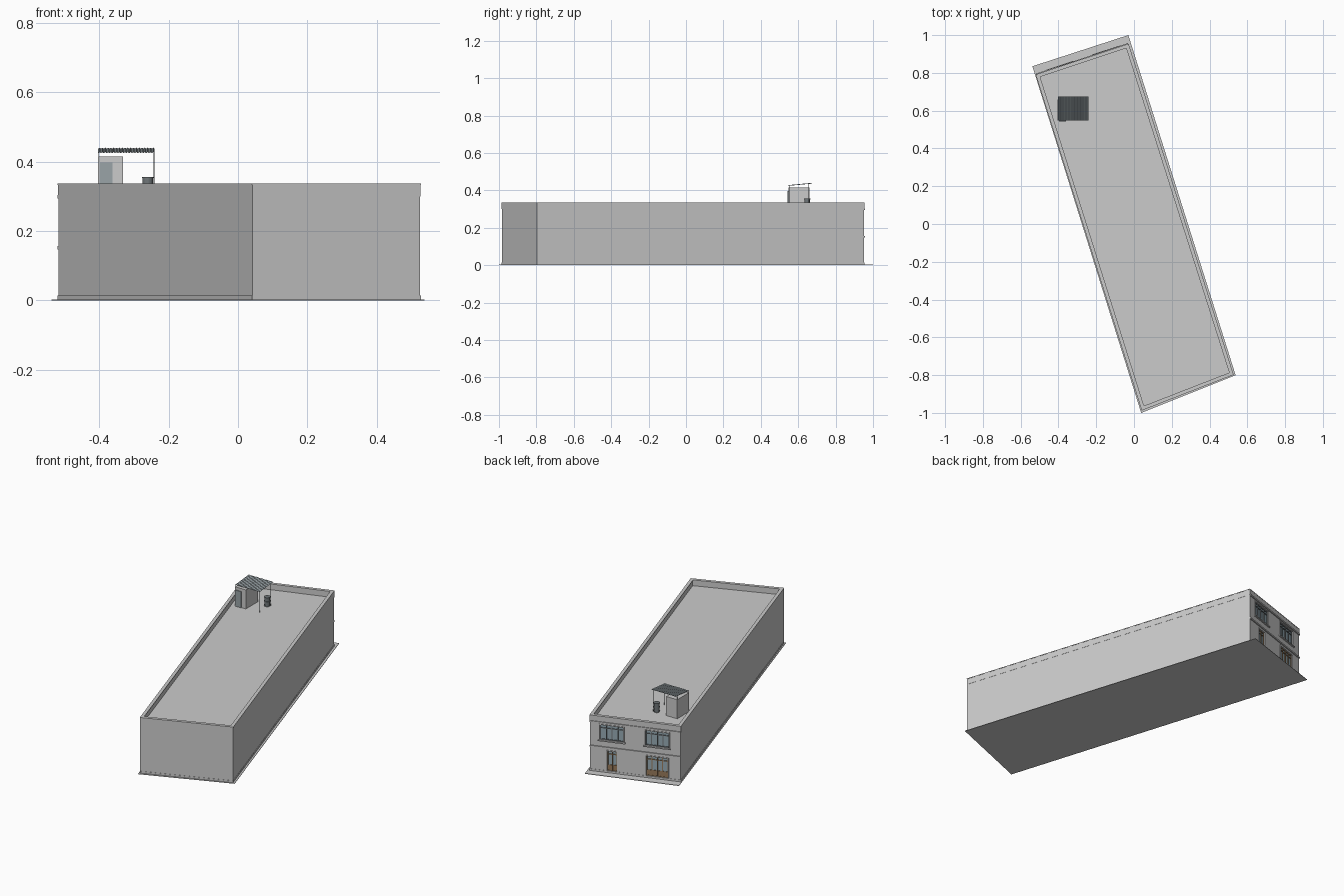
import bpy, bmesh, math
from mathutils import Vector

if "Cube" in bpy.data.objects:
    bpy.data.objects.remove(bpy.data.objects["Cube"])

def mat(name, col):
    m = bpy.data.materials.new(name)
    m.diffuse_color = (*col, 1)
    m.use_nodes = True
    m.node_tree.nodes["Principled BSDF"].inputs["Base Color"].default_value = m.diffuse_color
    return m

GLASS = mat("glass", (0.30, 0.40, 0.45))
WOOD = mat("wood", (0.30, 0.19, 0.10))
DARK = mat("dark_metal", (0.16, 0.18, 0.19))
STEEL = mat("blue_grey", (0.32, 0.37, 0.39))

def finish(bm, name, m=None):
    bmesh.ops.recalc_face_normals(bm, faces=bm.faces)
    me = bpy.data.meshes.new(name)
    bm.to_mesh(me)
    bm.free()
    ob = bpy.data.objects.new(name, me)
    bpy.context.collection.objects.link(ob)
    if m:
        me.materials.append(m)
    return ob

def prisms(name, items, m=None):
    """Extruded polygons: items are (polygon, z0, z1)."""
    bm = bmesh.new()
    for poly, z0, z1 in items:
        lo = [bm.verts.new((p[0], p[1], z0)) for p in poly]
        hi = [bm.verts.new((p[0], p[1], z1)) for p in poly]
        bm.faces.new(lo)
        bm.faces.new(hi)
        for i in range(len(poly)):
            j = (i + 1) % len(poly)
            bm.faces.new((lo[i], lo[j], hi[j], hi[i]))
    return finish(bm, name, m)

def rect(x0, x1, y0, y1):
    return [(x0, y0), (x1, y0), (x1, y1), (x0, y1)]

def offset(poly, d):
    """Move every side of a counter-clockwise quad outward by d."""
    out = []
    n = len(poly)
    for i in range(n):
        p = Vector(poly[i])
        a = (p - Vector(poly[i - 1])).normalized()
        b = (Vector(poly[(i + 1) % n]) - p).normalized()
        na, nb = Vector((a.y, -a.x)), Vector((b.y, -b.x))
        out.append(p + (na + nb) * d / (1 + na.dot(nb)))
    return out

def ring(name, outer, inner, z0, z1):
    bm = bmesh.new()
    loops = [[bm.verts.new((p[0], p[1], z)) for p in q]
             for q, z in ((outer, z0), (outer, z1), (inner, z1), (inner, z0))]
    for k in range(4):
        a, b = loops[k], loops[(k + 1) % 4]
        for i in range(4):
            j = (i + 1) % 4
            bm.faces.new((a[i], a[j], b[j], b[i]))
    return finish(bm, name)

# Main block, ground slab, plinth and parapet
BASE = [(0.042, -0.985), (0.525, -0.797), (-0.03, 0.952), (-0.518, 0.79)]
ROOF, TOP = 0.30, 0.336
prisms("ground_slab", [([(0.038, -1.0), (0.538, -0.80), (-0.03, 1.0), (-0.538, 0.835)], 0, 0.003)])
walls = prisms("walls", [(BASE, 0.002, ROOF)])
ring("plinth", offset(BASE, 0.0015), offset(BASE, -0.002), 0.002, 0.014)
ring("parapet", offset(BASE, 0.001), offset(BASE, -0.014), ROOF - 0.001, TOP - 0.004)
ring("coping", offset(BASE, 0.002), offset(BASE, -0.017), TOP - 0.004, TOP)

# Facade frame on the back wall: u along the wall, d outward
A, B = Vector(BASE[2]), Vector(BASE[3])
T = (B - A).normalized()
N = Vector((T.y, -T.x))
W = (B - A).length

def strip(u0, u1, d0, d1):
    return [A + T * u + N * d for u, d in ((u0, d0), (u1, d0), (u1, d1), (u0, d1))]

prisms("facade_bands", [(strip(0, W, -0.002, 0.006), 0.147, 0.156),
                        (strip(0, W, -0.002, 0.006), 0.294, 0.303)])

# Openings: name, u0, u1, z0, z1, columns, transom height, frame material
OPENINGS = [
    ("upper_left_window", 0.11, 0.37, 0.195, 0.284, 4, 0.262, DARK),
    ("upper_right_window", 0.61, 0.87, 0.195, 0.284, 4, 0.262, DARK),
    ("small_door", 0.19, 0.30, 0.014, 0.132, 2, 0.110, WOOD),
    ("wide_door", 0.62, 0.86, 0.014, 0.132, 4, 0.110, WOOD),
]
cutter = prisms("opening_cutter", [(strip(W * u0, W * u1, -0.012, 0.02), z0, z1)
                                   for _, u0, u1, z0, z1, *_ in OPENINGS])
cutter.hide_render = True
mod = walls.modifiers.new("openings", "BOOLEAN")
mod.object = cutter
mod.solver = "EXACT"
bpy.context.view_layer.objects.active = walls
bpy.ops.object.modifier_apply(modifier="openings")
bpy.data.objects.remove(cutter)

sills = []
for name, a, b, z0, z1, cols, tr, m in OPENINGS:
    u0, u1, f = a * W, b * W, 0.004
    prisms(name + "_glass", [(strip(u0, u1, -0.0115, -0.009), z0, z1)], GLASS)
    bars = []
    for i in range(cols + 1):
        c = u0 + f / 2 + (u1 - u0 - f) * i / cols
        bars.append((strip(c - f / 2, c + f / 2, -0.011, -0.004), z0, z1))
    for z in (z0, tr, z1 - f):
        bars.append((strip(u0, u1, -0.011, -0.0045), z, z + f))
    if m is WOOD:
        bars.append((strip(u0, u1, -0.011, -0.006), z0, z0 + 0.035))
    else:
        sills.append((strip(u0 - 0.01, u1 + 0.01, -0.008, 0.008), z0 - 0.007, z0))
    prisms(name + "_frame", bars, m)
    # Raised surround
    s = 0.005
    prisms(name + "_surround", [(strip(u0 - s, u0, -0.002, 0.003), z0, z1 + s),
                                (strip(u1, u1 + s, -0.002, 0.003), z0, z1 + s),
                                (strip(u0, u1, -0.002, 0.003), z1, z1 + s)])
prisms("window_sills", sills)

# Rooftop shed with door
prisms("roof_shed", [(rect(-0.404, -0.331, 0.547, 0.66), ROOF, 0.414)])
prisms("shed_door", [(rect(-0.397, -0.361, 0.543, 0.549), ROOF, 0.397)], STEEL)

# Canopy posts
p = 0.001
prisms("canopy_posts", [(rect(x - p, x + p, y - p, y + p), z, t)
                        for x, z in ((-0.401, 0.412), (-0.242, ROOF))
                        for y, t in ((0.552, 0.426), (0.657, 0.436))], DARK)

# Corrugated sloping canopy
bm = bmesh.new()
n = 40
prev = None
for i in range(n + 1):
    x = -0.403 + 0.163 * i / n
    h = 0.003 * (i % 2)
    cur = [bm.verts.new((x, 0.548, 0.425 + h)), bm.verts.new((x, 0.674, 0.437 + h))]
    if prev:
        bm.faces.new((prev[0], cur[0], cur[1], prev[1]))
    prev = cur
canopy = finish(bm, "corrugated_canopy", STEEL)
canopy.modifiers.new("thickness", "SOLIDIFY").thickness = 0.001

# Water tank: barrel with rims
def circle(r):
    return [(-0.26 + r * math.cos(k * math.tau / 24), 0.648 + r * math.sin(k * math.tau / 24))
            for k in range(24)]
prisms("water_tank", [(circle(0.0155), ROOF, 0.354)] +
       [(circle(0.0172), z, z + 0.003) for z in (0.305, 0.328, 0.352)], DARK)
